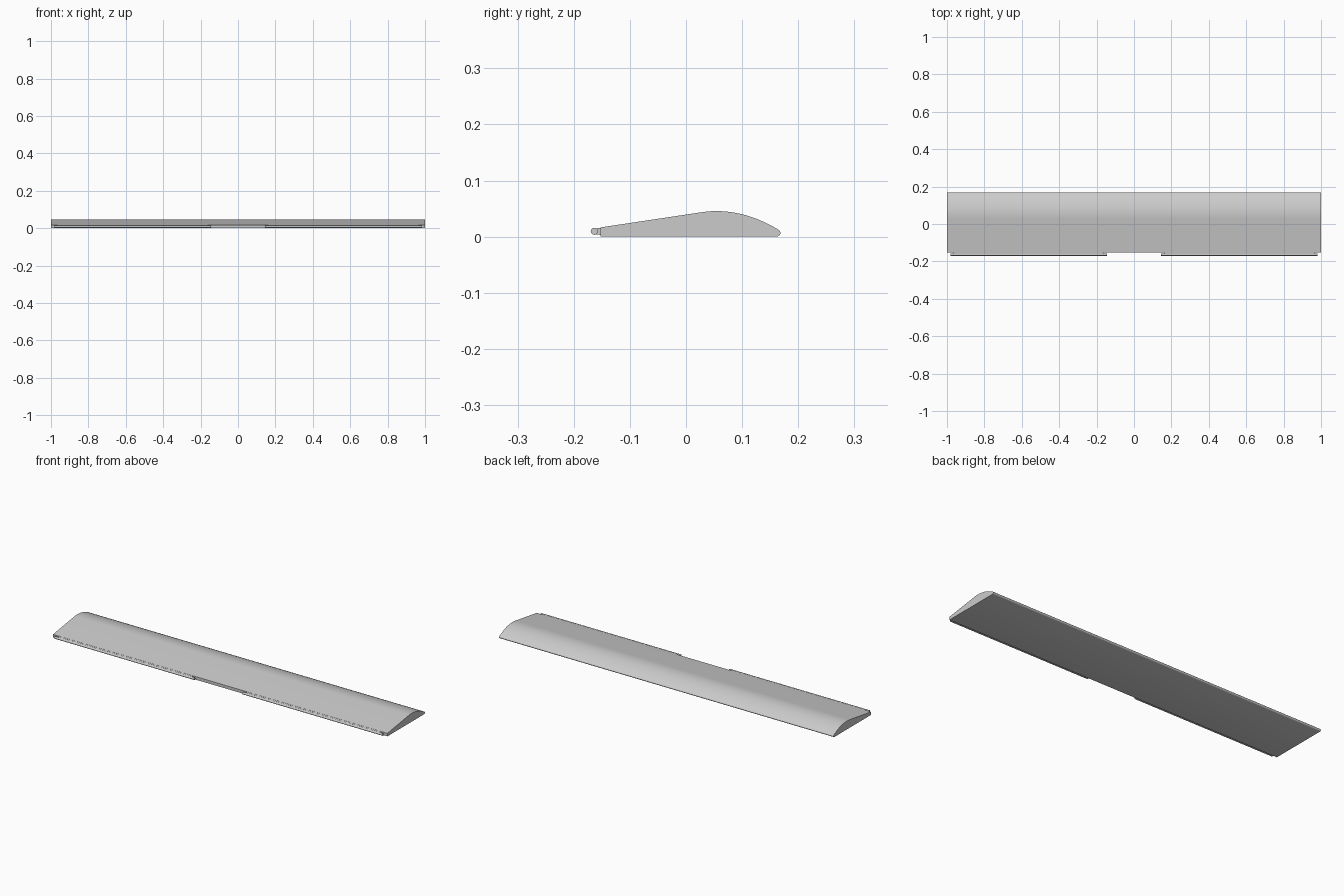
import bpy, bmesh, math
from mathutils import Vector

cube = bpy.data.objects.get("Cube")
if cube:
    bpy.data.objects.remove(cube)

grey = bpy.data.materials.new("light_grey")
grey.use_nodes = True
colour = (0.6, 0.6, 0.6, 1)
grey.diffuse_color = colour
grey.node_tree.nodes["Principled BSDF"].inputs["Base Color"].default_value = colour


def extrude_profile(name, profile, x0, x1):
    """Sweep a (y, z) outline along x as a closed solid."""
    bm = bmesh.new()
    base = bm.faces.new([bm.verts.new((x0, y, z)) for y, z in profile])
    swept = bmesh.ops.extrude_face_region(bm, geom=[base])["geom"]
    bmesh.ops.translate(bm, vec=Vector((x1 - x0, 0, 0)),
                        verts=[v for v in swept if isinstance(v, bmesh.types.BMVert)])
    bmesh.ops.recalc_face_normals(bm, faces=bm.faces)
    mesh = bpy.data.meshes.new(name)
    bm.to_mesh(mesh)
    bm.free()
    mesh.materials.append(grey)
    obj = bpy.data.objects.new(name, mesh)
    bpy.context.collection.objects.link(obj)
    bpy.ops.object.select_all(action="DESELECT")
    obj.select_set(True)
    bpy.context.view_layer.objects.active = obj
    bpy.ops.object.shade_smooth_by_angle(angle=math.radians(30))
    return obj


def bezier(a, b, c, d, steps):
    return [tuple((1 - t) ** 3 * p + 3 * t * (1 - t) ** 2 * q + 3 * t * t * (1 - t) * r + t ** 3 * s
                  for p, q, r, s in zip(a, b, c, d))
            for t in (i / steps for i in range(steps + 1))]


# Wing body: flat base, straight front slope, curved crown, rounded trailing edge
crown = bezier((0.03, 0.0438), (0.078, 0.0505), (0.125, 0.037), (0.166, 0.0115), 20)
tail = bezier((0.166, 0.0115), (0.170, 0.008), (0.169, 0.002), (0.162, 0), 6)
extrude_profile("wing_body", [(-0.152, 0), (-0.152, 0.0165)] + crown + tail[1:], -1, 1)

# Hinge rods on narrow necks along the front edge, one pair per side
circle = [(-0.1635 + 0.0063 * math.cos(a), 0.0095 + 0.0063 * math.sin(a))
          for a in (math.tau * i / 20 for i in range(20))]
neck = [(-0.160, 0.004), (-0.151, 0.003), (-0.151, 0.016), (-0.160, 0.0148)]
for side, s in (("left", 1), ("right", -1)):
    extrude_profile(side + "_hinge_rod", circle, s * 0.145, s * 0.982)
    extrude_profile(side + "_hinge_neck", neck, s * 0.163, s * 0.964)
